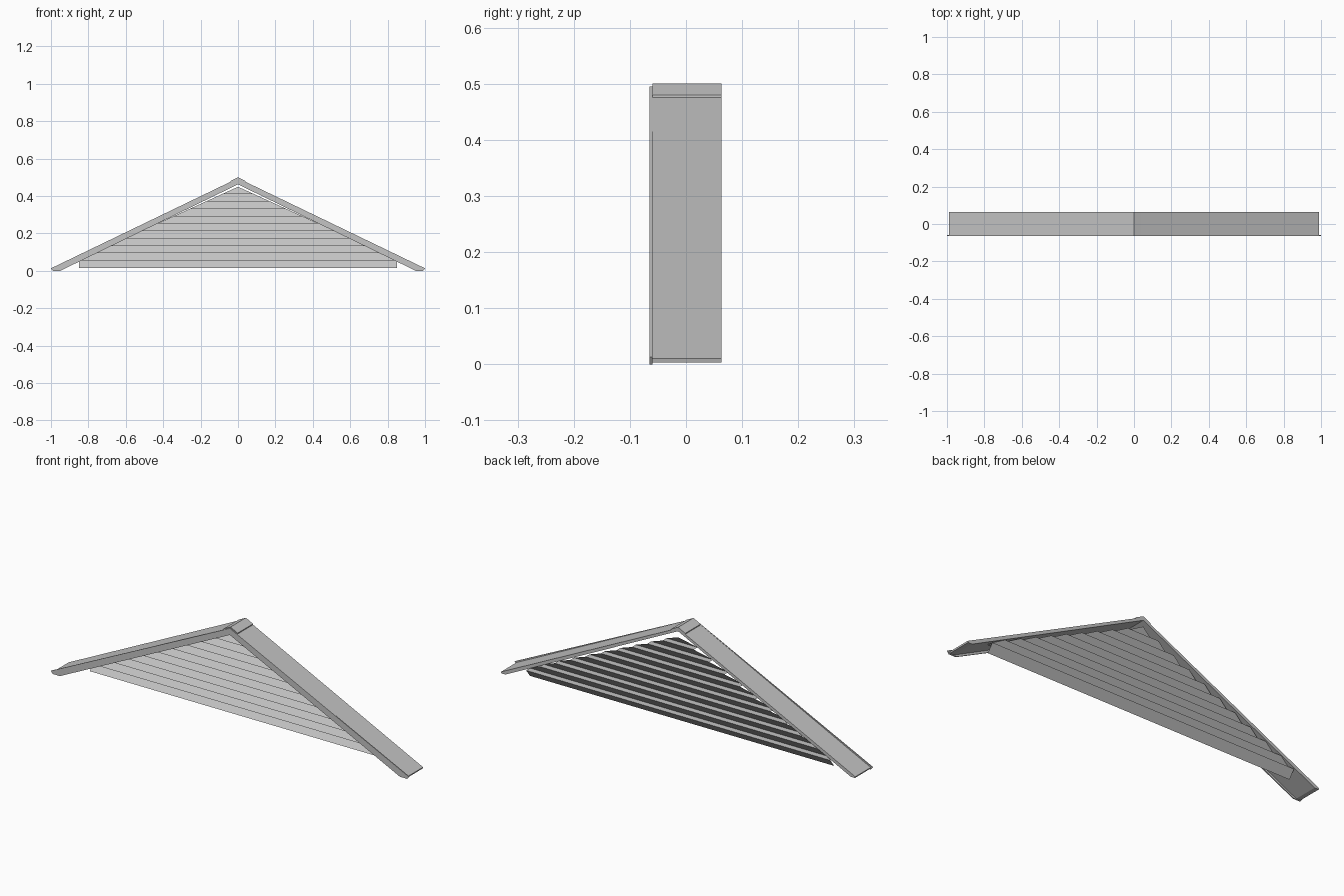
import bpy, bmesh

cube = bpy.data.objects.get("Cube")
if cube:
    bpy.data.objects.remove(cube, do_unlink=True)

grey = bpy.data.materials.new("light_grey")
grey.use_nodes = True
COLOUR = (0.55, 0.55, 0.55, 1)
grey.diffuse_color = COLOUR
grey.node_tree.nodes["Principled BSDF"].inputs["Base Color"].default_value = COLOUR


def finish(name, bm):
    mesh = bpy.data.meshes.new(name)
    bm.to_mesh(mesh)
    bm.free()
    mesh.materials.append(grey)
    obj = bpy.data.objects.new(name, mesh)
    bpy.context.collection.objects.link(obj)
    return obj


def gable_prism(name, top, under, y0, y1):
    """Extrude a symmetric chevron: half profiles run from ridge to eave."""
    bm = bmesh.new()
    # each half is its own strip of quads, joined at the ridge
    for side in (-1, 1):
        half = top + under[::-1]
        verts = [bm.verts.new((side * x, y0, z)) for x, z in half]
        face = bm.faces.new(verts)
        ext = bmesh.ops.extrude_face_region(bm, geom=[face], use_keep_orig=True)
        moved = [g for g in ext["geom"] if isinstance(g, bmesh.types.BMVert)]
        bmesh.ops.translate(bm, verts=moved, vec=(0, y1 - y0, 0))
    # drop the internal walls on the centre line, then weld the halves
    walls = [f for f in bm.faces if all(abs(v.co.x) < 1e-5 for v in f.verts)]
    bmesh.ops.delete(bm, geom=walls, context='FACES')
    bmesh.ops.remove_doubles(bm, verts=bm.verts, dist=1e-5)
    bmesh.ops.recalc_face_normals(bm, faces=bm.faces)
    return finish(name, bm)


FRONT, TRIM, BACK = -0.065, -0.06, 0.063

# Roof sheet, ridge cap and front trim boards
gable_prism("roof_sheet", [(0, 0.495), (0.99, 0.01)],
            [(0, 0.48), (0.965, 0.003), (0.988, 0.003)], TRIM, BACK)
gable_prism("ridge_cap", [(0, 0.5), (0.04, 0.48)],
            [(0, 0.494), (0.04, 0.475)], TRIM, BACK)
gable_prism("front_trim", [(0, 0.495), (1.0, 0.013)],
            [(0, 0.462), (0.95, 0.0), (0.99, 0.0)], FRONT, TRIM)

# Lapped siding: tilted boards joined by small ledges, trimmed to the gable
BOTTOM, APEX, HALF, SLOPE = 0.015, 0.449, 0.85, 0.457
LOW_Y, HIGH_Y, BOARDS = 0.031, 0.062, 11
step = (APEX - BOTTOM) / BOARDS

bm = bmesh.new()
rows = []
for i in range(BOARDS):
    z = BOTTOM + i * step
    rows += [(LOW_Y, z), (HIGH_Y, z + step)]
lines = [[bm.verts.new((x, y, z)) for x in (-HALF, HALF)] for y, z in rows]
for a, b in zip(lines, lines[1:]):
    bm.faces.new((a[0], a[1], b[1], b[0]))
for side in (-1, 1):
    bmesh.ops.bisect_plane(bm, geom=bm.verts[:] + bm.edges[:] + bm.faces[:],
                           plane_co=(0, 0, APEX), plane_no=(side * SLOPE, 0, 1),
                           clear_outer=True)
finish("siding_panel", bm)
